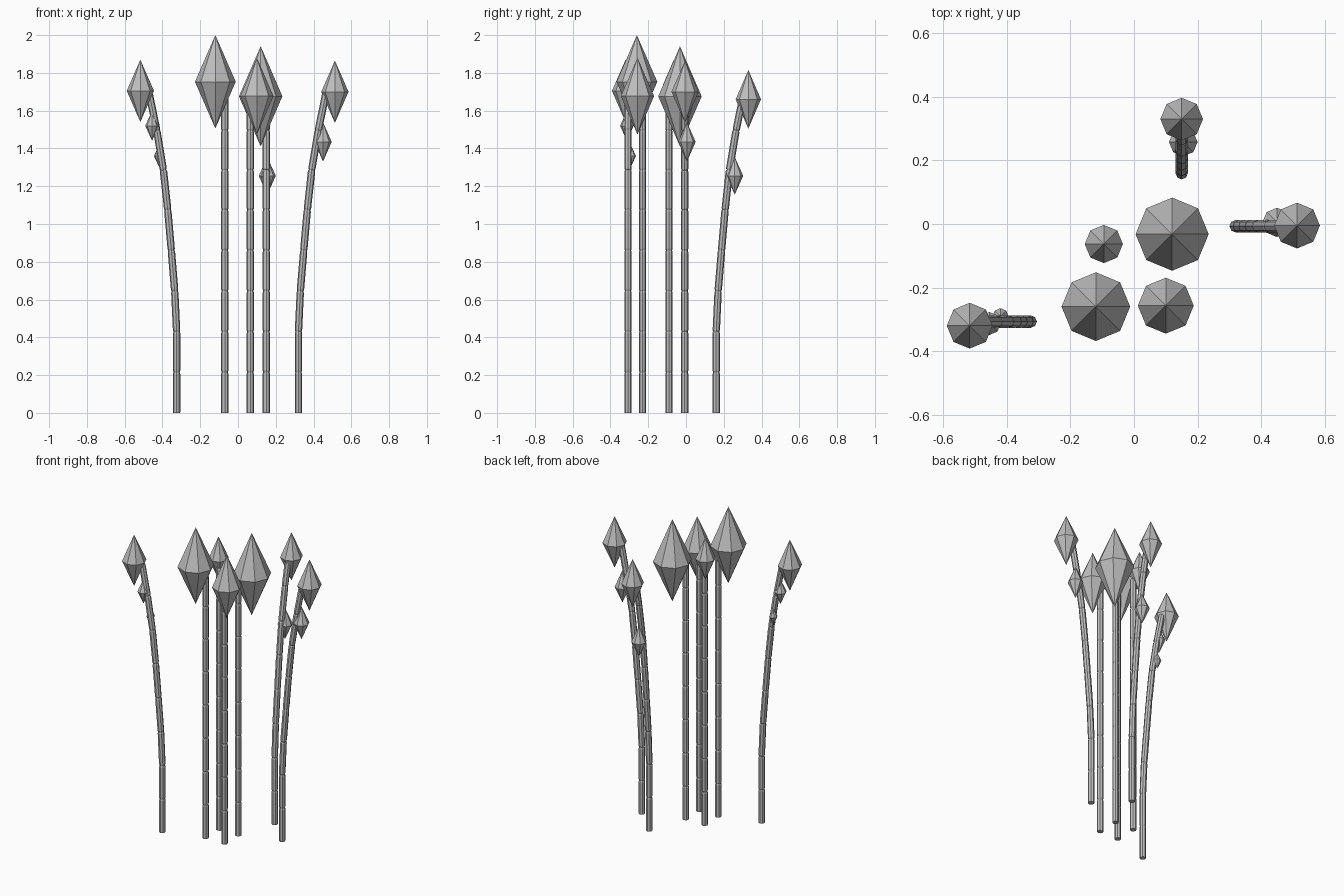
import bpy, bmesh, math
from mathutils import Vector

if "Cube" in bpy.data.objects:
    bpy.data.objects.remove(bpy.data.objects["Cube"])

grey = bpy.data.materials.new("plain_grey")
grey.diffuse_color = (0.52, 0.52, 0.52, 1)
grey.use_nodes = True
grey.node_tree.nodes["Principled BSDF"].inputs["Base Color"].default_value = grey.diffuse_color

SIDES = 8
NODES = [0, 0.215, 0.43, 0.645, 0.86, 1.075, 1.285, 1.495, 1.69]   # node heights
BEND = [0, 0, 0, 0.01, 0.028, 0.047, 0.07, 0.105, 0.145]           # sideways lean at each node


def finish(bm, name):
    bmesh.ops.recalc_face_normals(bm, faces=bm.faces)
    mesh = bpy.data.meshes.new(name)
    bm.to_mesh(mesh)
    bm.free()
    mesh.materials.append(grey)
    bpy.context.collection.objects.link(bpy.data.objects.new(name, mesh))


def ring(bm, c, axis, r):
    # ring of points around c, square to axis
    u = Vector((1, 0, 0))
    u = (u - axis * u.dot(axis)).normalized()
    v = axis.cross(u)
    return [bm.verts.new(c + r * (math.cos(a) * u + math.sin(a) * v))
            for a in (2 * math.pi * i / SIDES for i in range(SIDES))]


def bridge(bm, a, b):
    for i in range(SIDES):
        j = (i + 1) % SIDES
        bm.faces.new((a[i], a[j], b[j], b[i]))


def stalk(name, x, y, dx=0, dy=0):
    # jointed cane: one chamfered tube per segment
    bm = bmesh.new()
    pts = [Vector((x + dx * b, y + dy * b, z)) for z, b in zip(NODES, BEND)]
    for p, q in zip(pts, pts[1:]):
        axis = (q - p).normalized()
        e = axis * 0.009
        rings = [ring(bm, p, axis, 0.0165 if p.z > 0 else 0.019),
                 ring(bm, p + e, axis, 0.0195),
                 ring(bm, q - e, axis, 0.0195),
                 ring(bm, q, axis, 0.0165)]
        for a, b in zip(rings, rings[1:]):
            bridge(bm, a, b)
        bm.faces.new(rings[0])
        bm.faces.new(rings[-1])
    finish(bm, name)


def leaf(name, x, y, z, r, h):
    # eight-sided double cone
    bm = bmesh.new()
    mid = ring(bm, Vector((x, y, z)), Vector((0, 0, 1)), r)
    top = bm.verts.new((x, y, z + h))
    low = bm.verts.new((x, y, z - h))
    for i in range(SIDES):
        j = (i + 1) % SIDES
        bm.faces.new((mid[i], mid[j], top))
        bm.faces.new((mid[j], mid[i], low))
    finish(bm, name)


# straight stalks in the middle
for i, (x, y) in enumerate([(-0.07, -0.23), (0.065, -0.23), (-0.07, -0.09), (0.065, -0.09)]):
    stalk(f"straight_stalk_{i + 1}", x, y)

# bent stalks leaning outwards
stalk("left_bent_stalk", -0.325, -0.307, dx=-1)
stalk("right_bent_stalk", 0.32, -0.007, dx=1)
stalk("back_bent_stalk", 0.15, 0.16, dy=1)

# leaf clumps: x, y, middle height, radius, half height
leaves = [
    (-0.12, -0.26, 1.753, 0.108, 0.247),
    (0.12, -0.032, 1.676, 0.115, 0.265),
    (0.10, -0.257, 1.677, 0.088, 0.203),
    (-0.095, -0.063, 1.735, 0.06, 0.138),
    (-0.517, -0.32, 1.705, 0.072, 0.165),
    (0.513, -0.005, 1.70, 0.072, 0.165),
    (0.15, 0.33, 1.66, 0.067, 0.155),
    (-0.455, -0.313, 1.52, 0.036, 0.08),
    (-0.42, -0.29, 1.36, 0.025, 0.055),
    (0.45, 0.005, 1.435, 0.046, 0.105),
    (0.155, 0.258, 1.255, 0.045, 0.1),
]
for i, args in enumerate(leaves):
    leaf(f"leaf_clump_{i + 1}", *args)
